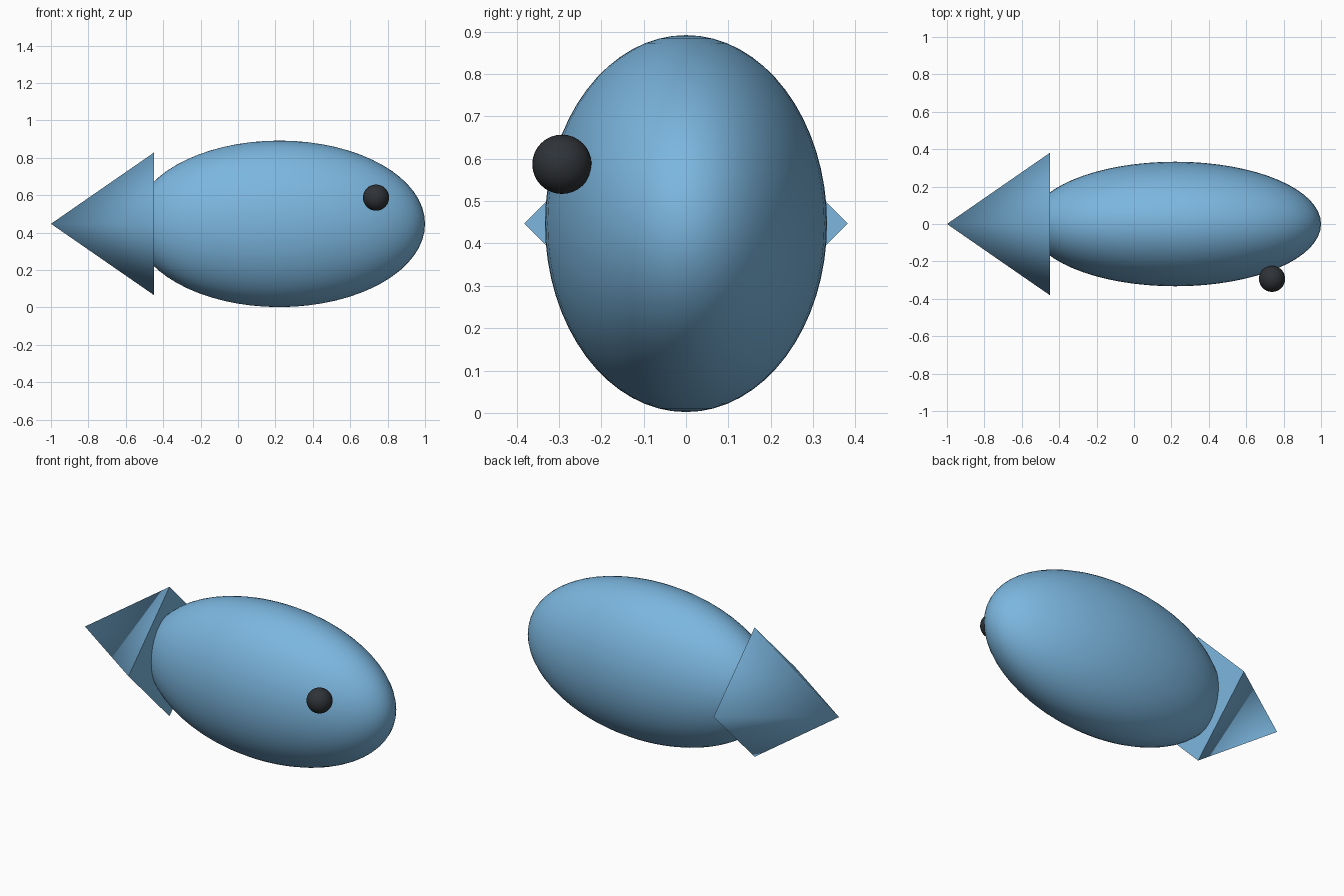
import bpy, math

cube = bpy.data.objects.get("Cube")
if cube:
    bpy.data.objects.remove(cube, do_unlink=True)


def make_material(name, rgb):
    mat = bpy.data.materials.new(name)
    mat.use_nodes = True
    mat.diffuse_color = (*rgb, 1)
    mat.node_tree.nodes["Principled BSDF"].inputs["Base Color"].default_value = (*rgb, 1)
    return mat


def finish(name, mat):
    ob = bpy.context.object
    ob.name = ob.data.name = name
    ob.data.materials.append(mat)
    bpy.ops.object.transform_apply(location=False, rotation=True, scale=True)
    return ob


def ellipsoid(name, mat, centre, radii, segments):
    bpy.ops.mesh.primitive_uv_sphere_add(segments=segments, ring_count=segments // 2,
                                         radius=1, location=centre)
    bpy.context.object.scale = radii
    finish(name, mat)
    bpy.ops.object.shade_smooth()


blue = make_material("sky blue", (0.20, 0.47, 0.74))
black = make_material("soft black", (0.028, 0.032, 0.038))
MID = 0.447  # height of the body axis

# Egg-shaped body
ellipsoid("body", blue, (0.221, 0, MID), (0.779, 0.333, 0.445), 64)

# Single eye on the front side
ellipsoid("eye", black, (0.738, -0.293, 0.587), (0.07, 0.07, 0.07), 32)

# Four-sided tail pointing backwards, soft sides and a crisp flat base
LENGTH = 0.552
bpy.ops.mesh.primitive_cone_add(vertices=4, radius1=0.382, radius2=0, depth=LENGTH,
                                location=(-1 + LENGTH / 2, 0, MID),
                                rotation=(0, -math.pi / 2, 0))
tail = finish("tail", blue)
bpy.ops.object.shade_smooth_by_angle(angle=math.radians(85))
